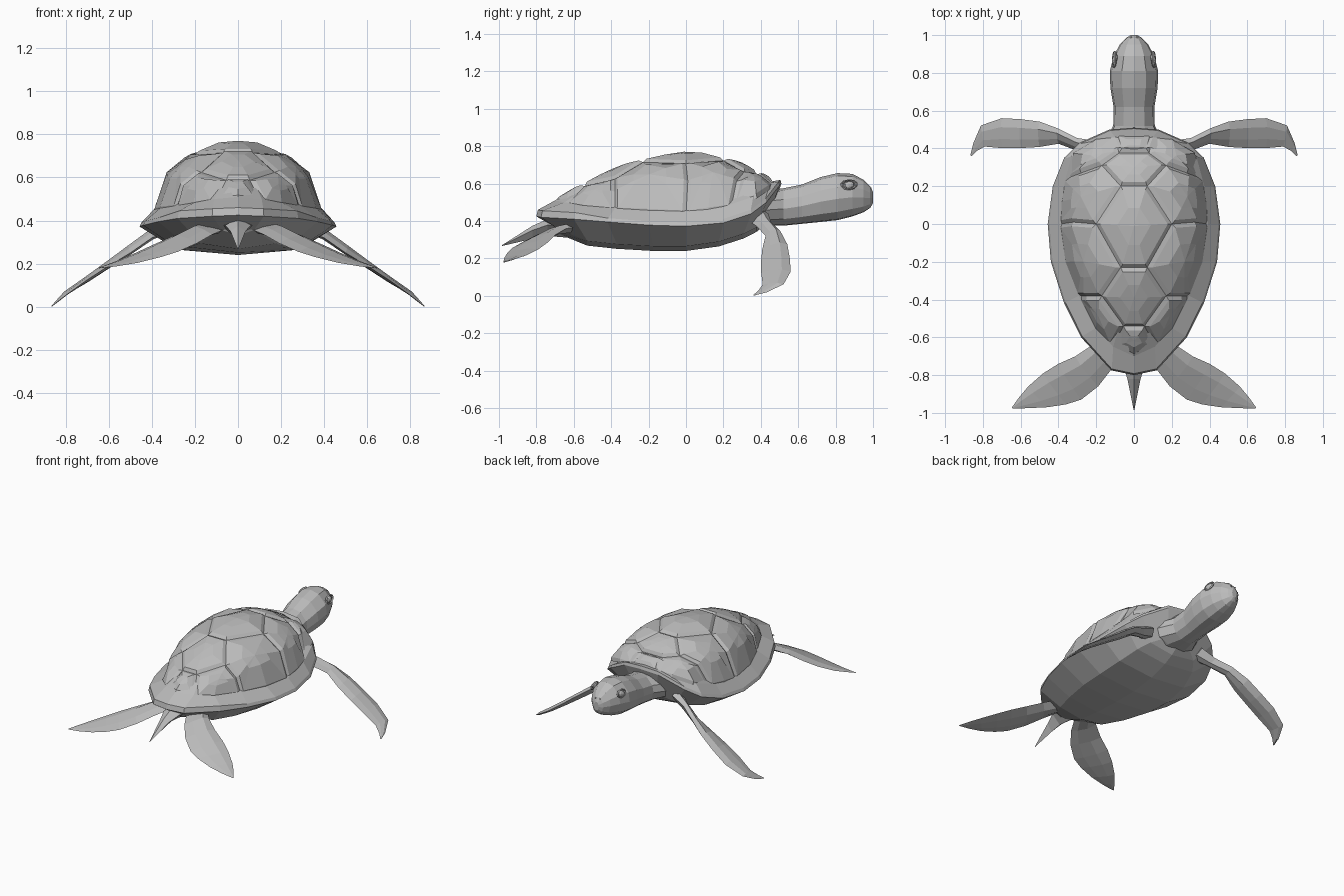
import bpy, bmesh, math
from mathutils import Vector

if "Cube" in bpy.data.objects:
    bpy.data.objects.remove(bpy.data.objects["Cube"])

grey = bpy.data.materials.new("grey")
grey.diffuse_color = (0.5, 0.5, 0.5, 1)
grey.use_nodes = True
grey.node_tree.nodes["Principled BSDF"].inputs["Base Color"].default_value = grey.diffuse_color


def lerp_table(table, t):
    """Piecewise linear lookup in a list of (position, value)."""
    if t <= table[0][0]:
        return table[0][1]
    for (a, u), (b, v) in zip(table, table[1:]):
        if t <= b:
            return u + (v - u) * (t - a) / (b - a)
    return table[-1][1]


def finish(bm, name, recalc=True):
    bmesh.ops.remove_doubles(bm, verts=bm.verts, dist=0.0005)
    if recalc:
        bmesh.ops.recalc_face_normals(bm, faces=bm.faces)
    me = bpy.data.meshes.new(name)
    bm.to_mesh(me)
    bm.free()
    me.materials.append(grey)
    ob = bpy.data.objects.new(name, me)
    bpy.context.collection.objects.link(ob)
    return ob


def loft(name, rings, caps=True):
    bm = bmesh.new()
    rows = [[bm.verts.new(p) for p in r] for r in rings]
    n = len(rows[0])
    for a, b in zip(rows, rows[1:]):
        for i in range(n):
            j = (i + 1) % n
            bm.faces.new((a[i], a[j], b[j], b[i]))
    if caps:
        bm.faces.new(rows[0])
        bm.faces.new(rows[-1])
    return finish(bm, name)


def mirror_ring(half):
    return half + [(-x, y, z) for x, y, z in half[-2:0:-1]]


def mirrored(pts, side):
    return [(x * side, y, z) for x, y, z in pts]


# --- Shell dome: height field under the scutes
CREST = [(-.7, .51), (-.66, .54), (-.55, .605), (-.4, .675), (-.25, .735), (0, .77),
         (.16, .76), (.3, .71), (.43, .645), (.48, .61)]
BASE = [(-.7, .505), (-.55, .48), (-.38, .465), (0, .45), (.24, .48), (.38, .54), (.47, .6)]
WIDTH = [(-.69, .001), (-.64, .11), (-.55, .2), (-.38, .29), (-.2, .36), (0, .39),
         (.24, .36), (.38, .32), (.45, .2), (.47, .1)]


def dome(x, y):
    b = lerp_table(BASE, y)
    k = min(1, abs(x) / lerp_table(WIDTH, y))
    return b + (lerp_table(CREST, y) - b) * math.sqrt(1 - k * k)


# Right half outlines of the middle scutes, and the side scutes
MIDDLE = [[(.1, .47), (.08, .375)],
          [(.08, .375), (.17, .31), (.07, .2)],
          [(.07, .2), (.2, 0), (.07, -.23)],
          [(.07, -.23), (.17, -.38), (.055, -.54)],
          [(.055, -.54), (.11, -.64), (0, -.69)]]
SIDE = [[(.1, .47), (.2, .45), (.32, .38), (.36, .24), (.28, .27), (.17, .31), (.08, .375)],
        [(.17, .31), (.28, .27), (.36, .24), (.382, .12), (.39, 0), (.32, .01), (.2, 0), (.07, .2)],
        [(.2, 0), (.32, .01), (.39, 0), (.36, -.2), (.29, -.38), (.25, -.38), (.17, -.38), (.07, -.23)],
        [(.17, -.38), (.25, -.38), (.29, -.38), (.2, -.55), (.11, -.64), (.055, -.54)]]

outlines = []
for h in MIDDLE:
    outlines.append(h + [(-x, y) for x, y in reversed(h) if x > 0])
for h in SIDE:
    outlines += [h, [(-x, y) for x, y in h]]

bm = bmesh.new()
shared = {}
for outline in outlines:
    for x, y in outline:
        if (x, y) not in shared:
            shared[x, y] = bm.verts.new((x, y, dome(x, y) - .018))
    bm.faces.new([shared[p] for p in outline])
bm.normal_update()
for f in bm.faces:
    if f.normal.z < 0:
        f.normal_flip()
bm.normal_update()
plates = bm.faces[:]
bmesh.ops.inset_individual(bm, faces=plates, thickness=.018, depth=.018, use_even_offset=True)

# Replace each plate top by a ring and a fan that follow the dome
for corners in [f.verts[:] for f in plates]:
    bm.faces.remove(bm.faces.get(corners))
    n = len(corners)
    centre = sum((v.co for v in corners), Vector()) / n

    def raised(p):
        return bm.verts.new((p.x, p.y, max(p.z, dome(p.x, p.y) + .002)))

    hub = raised(centre)
    ring = [raised(v.co.lerp(centre, .5)) for v in corners]
    for i in range(n):
        j = (i + 1) % n
        bm.faces.new((corners[i], corners[j], ring[j], ring[i]))
        bm.faces.new((ring[i], ring[j], hub))
finish(bm, "shell_scutes", recalc=False)

# --- Shell rim and belly in one body
RIM = [(0, .51, .6), (.13, .5, .59), (.29, .43, .5), (.37, .35, .44), (.43, .2, .39), (.457, 0, .372),
       (.44, -.2, .378), (.37, -.42, .395), (.28, -.6, .41), (.12, -.775, .42), (0, -.8, .425)]
INNER = [(0, .45, .61), (.1, .46, .605), (.2, .44, .575), (.33, .36, .53), (.372, .2, .475),
         (.392, 0, .45), (.362, -.2, .457), (.292, -.38, .468), (.2, -.55, .485),
         (.11, -.65, .5), (0, -.7, .51)]
BELLY = [(-.76, .38), (-.7, .34), (-.6, .29), (-.5, .26), (-.2, .24), (.1, .24), (.35, .32), (.45, .4)]
lip = [(x * .98, y * .99, z + .02 + .015 * (y < -.5)) for x, y, z in RIM]
low = [(x * .62, y * .88, lerp_table(BELLY, y * .88) + .025) for x, y, z in RIM]
keel = [(0, y * .88, lerp_table(BELLY, y * .88)) for x, y, z in RIM]
under = [(x * .8, y * .88, z + .05) for x, y, z in INNER]
loft("rim_and_belly", [mirror_ring(r) for r in (under, INNER, lip, RIM, low, keel)], caps=False)

# --- Neck and head: (y, bottom, top, half width)
HEAD = [(.28, .36, .53, .2), (.42, .375, .56, .165), (.52, .375, .575, .11), (.62, .385, .595, .108),
        (.72, .395, .635, .125), (.81, .405, .656, .128), (.89, .425, .652, .108),
        (.95, .447, .62, .075), (.985, .47, .585, .042), (1.0, .495, .555, .018)]
SECTION = [(0, 1), (.5, .88), (.92, .4), (1, -.1), (.8, -.65), (.4, -.96), (0, -1)]
rings = []
for y, b, t, w in HEAD:
    rings.append(mirror_ring([(w * u, y, (b + t) / 2 + (t - b) / 2 * v) for u, v in SECTION]))
loft("neck_and_head", rings)


# --- Flippers: (leading x, y, z), (trailing x, y, z), thickness
FRONT = [((.2, .44, .44), (.2, .32, .41), .07), ((.3, .455, .395), (.28, .38, .37), .06),
         ((.4, .505, .345), (.4, .425, .32), .045), ((.5, .542, .275), (.5, .408, .25), .04),
         ((.6, .555, .2), (.6, .402, .19), .034), ((.7, .56, .13), (.7, .402, .125), .028),
         ((.81, .522, .062), (.79, .41, .06), .018), ((.85, .43, .018), (.835, .385, .026), .01),
         ((.866, .365, .002), (.86, .36, .005), .004)]
REAR = [((.16, -.56, .37), (.06, -.66, .36), .06), ((.22, -.64, .36), (.12, -.77, .335), .05),
        ((.31, -.7, .325), (.19, -.86, .295), .04), ((.4, -.74, .285), (.28, -.93, .255), .034),
        ((.48, -.79, .248), (.36, -.955, .23), .026), ((.56, -.86, .214), (.46, -.97, .205), .018),
        ((.61, -.92, .195), (.56, -.975, .188), .01), ((.647, -.972, .18), (.64, -.977, .18), .004)]


def flipper(name, sections, side):
    rings = []
    for lead, trail, thick in sections:
        a, b = Vector(lead), Vector(trail)
        up = Vector((.45, 0, .89)) * thick / 2
        ring = [a, a.lerp(b, .3) + up, a.lerp(b, .7) + up * .7, b,
                a.lerp(b, .7) - up * .7, a.lerp(b, .3) - up]
        rings.append(mirrored(ring, side))
    loft(name, rings)


# --- Eyes with lids, and nostrils
def blob(name, centre, size, turn):
    bpy.ops.mesh.primitive_uv_sphere_add(segments=10, ring_count=6, location=centre, rotation=turn)
    ob = bpy.context.object
    ob.name = name
    ob.scale = size
    ob.data.materials.append(grey)


for side, label in ((1, "right"), (-1, "left")):
    flipper("front_flipper_" + label, FRONT, side)
    flipper("rear_flipper_" + label, REAR, side)
    tilt = (.25, -.2 * side, .3 * side)
    blob("eye_" + label, (.102 * side, .872, .592), (.014, .03, .02), tilt)
    bpy.ops.mesh.primitive_torus_add(major_segments=10, minor_segments=4, major_radius=.036,
                                     minor_radius=.007, location=(.104 * side, .872, .594),
                                     rotation=(.25, math.radians(90) * side - .25 * side, .3 * side))
    lid = bpy.context.object
    lid.name = "eyelid_" + label
    lid.scale = (.7, 1.1, 1)
    lid.data.materials.append(grey)
    blob("nostril_" + label, (.016 * side, .987, .575), (.005, .006, .005), (0, 0, 0))

# --- Tail
TAIL = [(-.62, .36, .09, .05), (-.74, .365, .06, .045), (-.82, .34, .035, .035), (-.985, .268, .002, .002)]
loft("tail", [[(w, y, z + h * .3), (0, y, z + h), (-w, y, z + h * .3), (0, y, z - h)]
              for y, z, w, h in TAIL])
